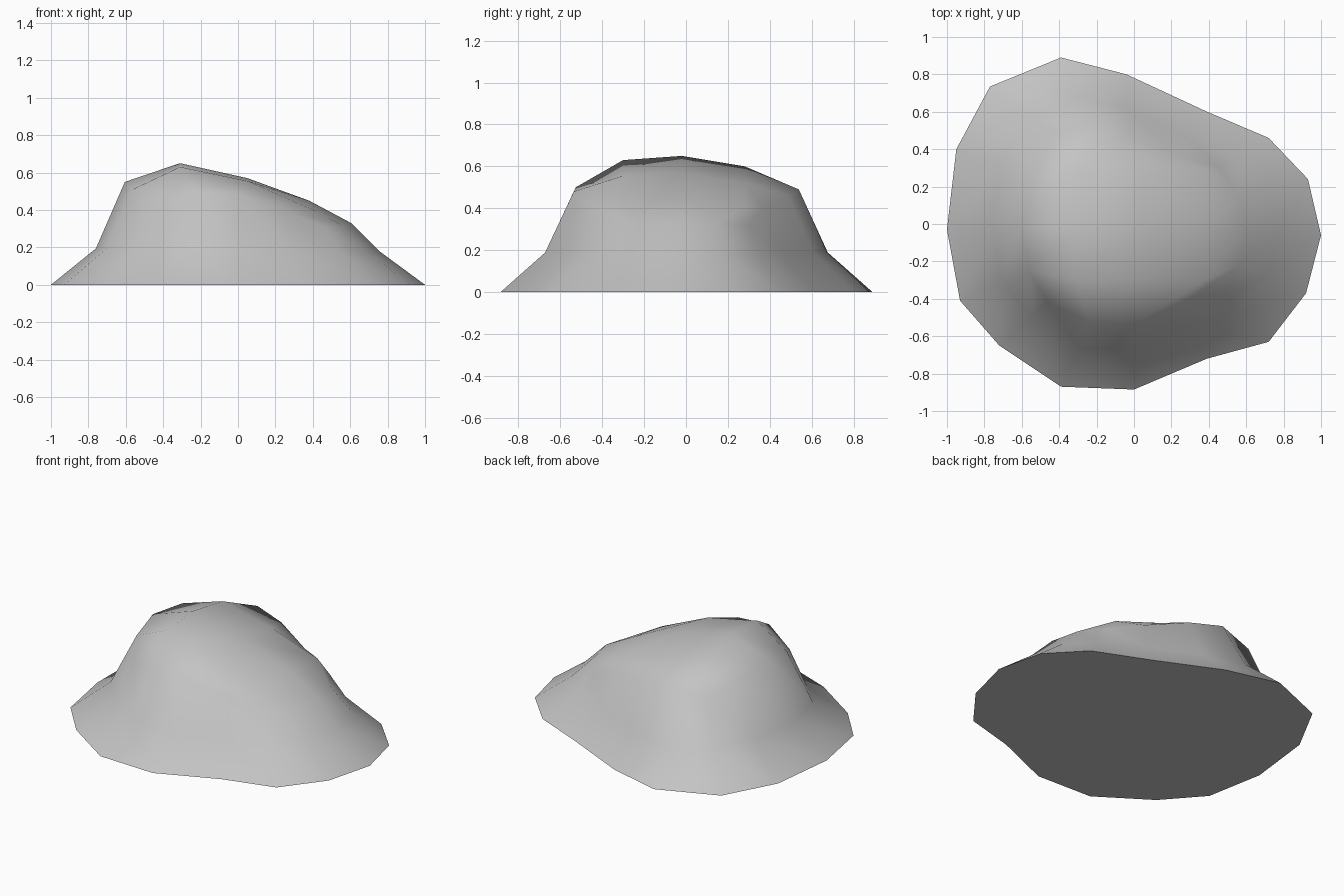
import bpy
import bmesh
import math

default_cube = bpy.data.objects.get("Cube")
if default_cube:
    bpy.data.objects.remove(default_cube, do_unlink=True)

# Ground outline, walked clockwise from the back left corner
outline = [
    (-.77, .735), (-.39, .89), (-.04, .80), (.38, .605),
    (.72, .46), (.93, .24), (1, -.06), (.92, -.37),
    (.72, -.63), (.39, -.72), (0, -.885), (-.39, -.87),
    (-.72, -.65), (-.93, -.41), (-1, -.03), (-.95, .40),
]
# Height of the shoulder above each outline point
shoulder_heights = [.46, .49, .46, .40, .32, .33, .33, .32,
                    .31, .40, .48, .50, .44, .51, .55, .53]
# Crown heights: rows run front to back, columns run left to right on screen
crown_x = [-.31, .05, .38]
crown_y = [-.30, -.02, .28]
crown_heights = [[.63, .555, .41], [.65, .57, .45], [.60, .52, .41]]


def make_material(name, colour):
    material = bpy.data.materials.new(name)
    material.use_nodes = True
    material.diffuse_color = colour
    shader = material.node_tree.nodes["Principled BSDF"]
    shader.inputs["Base Color"].default_value = colour
    shader.inputs["Roughness"].default_value = 0.9
    return material


def add_ring(bm, side_scale, corner_scale, heights):
    """Shrink the outline and lift it to the given heights."""
    ring = []
    for index, ((x, y), z) in enumerate(zip(outline, heights)):
        scale = corner_scale if index % 4 == 0 else side_scale
        ring.append(bm.verts.new((x * scale, y * scale, z)))
    return ring


def bridge(bm, lower, upper):
    count = len(lower)
    for i in range(count):
        j = (i + 1) % count
        bm.faces.new((lower[i], upper[i], upper[j], lower[j]))


def border_cells():
    """Border cells of the crown grid in the same order as the outline."""
    back = [(i, 4) for i in range(4)]
    right = [(4, 4 - i) for i in range(4)]
    front = [(4 - i, 0) for i in range(4)]
    left = [(0, i) for i in range(4)]
    return back + right + front + left


bm = bmesh.new()
count = len(outline)

# Skirt and steep flank
base = add_ring(bm, 1, 1, [0] * count)
waist = add_ring(bm, .76, .75, [.15 + z * .08 for z in shoulder_heights])
shoulder = add_ring(bm, .605, .64, shoulder_heights)
bridge(bm, base, waist)
bridge(bm, waist, shoulder)

# Crown
grid = dict(zip(border_cells(), shoulder))
for row, y in enumerate(crown_y):
    for column, x in enumerate(crown_x):
        z = crown_heights[row][column]
        grid[column + 1, row + 1] = bm.verts.new((x, y, z))
for i in range(4):
    for j in range(4):
        bm.faces.new((grid[i, j], grid[i + 1, j],
                      grid[i + 1, j + 1], grid[i, j + 1]))

# Flat underside
bm.faces.new(base)
bmesh.ops.recalc_face_normals(bm, faces=bm.faces[:])

mesh = bpy.data.meshes.new("boulder")
bm.to_mesh(mesh)
bm.free()
boulder = bpy.data.objects.new("boulder", mesh)
bpy.context.collection.objects.link(boulder)
mesh.materials.append(make_material("stone grey", (.55, .55, .55, 1)))

# Smooth stone with a sharp ground edge
bpy.ops.object.select_all(action="DESELECT")
boulder.select_set(True)
bpy.context.view_layer.objects.active = boulder
bpy.ops.object.shade_smooth_by_angle(angle=math.radians(80))
